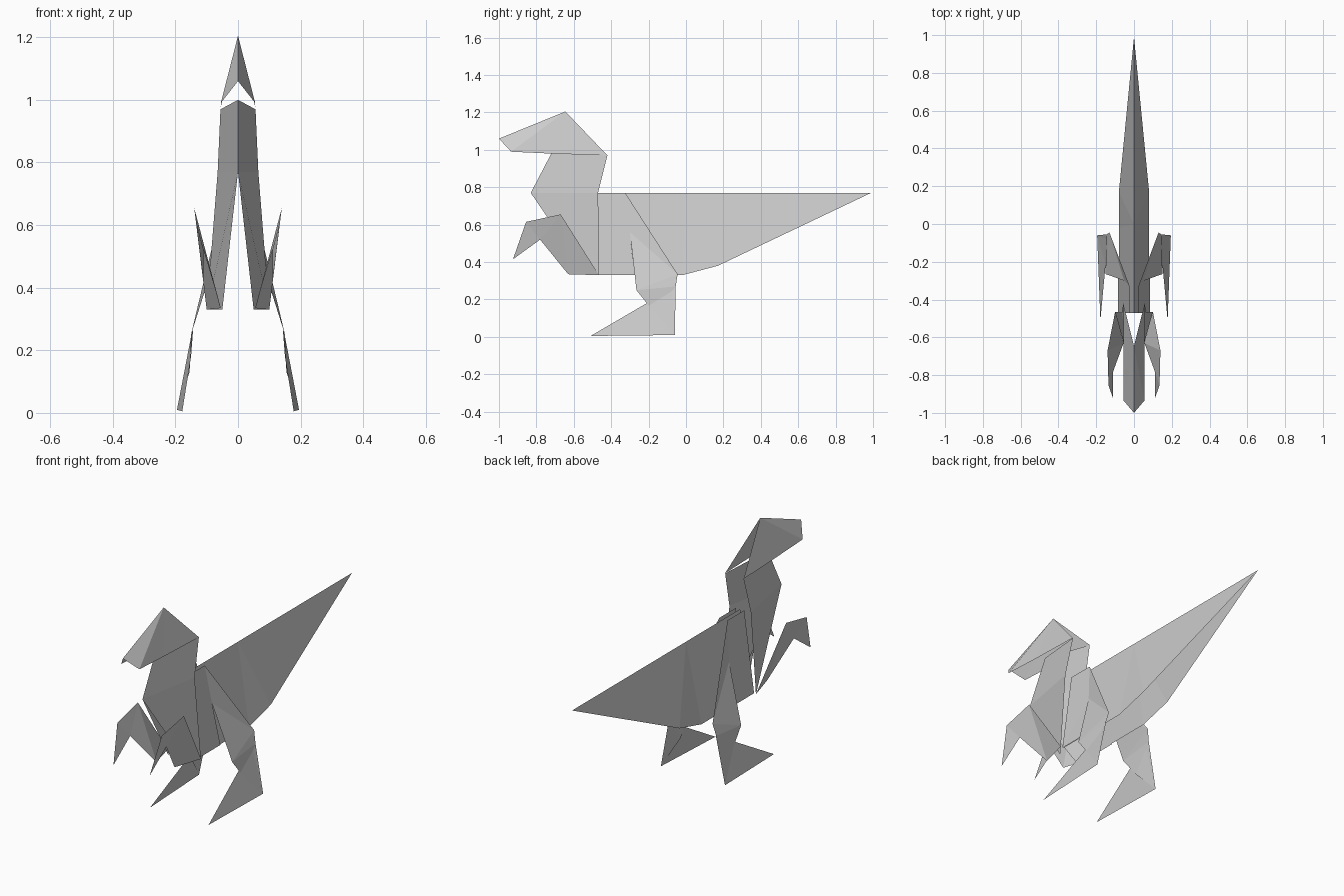
import bpy

paper = bpy.data.materials.new("light grey paper")
paper.diffuse_color = (0.6, 0.6, 0.6, 1)


def sheet(name, points, faces):
    """Folded paper sheet: right half given by points, left half mirrored."""
    mesh = bpy.data.meshes.new(name)
    mesh.from_pydata(points, [], faces)
    mesh.materials.append(paper)
    obj = bpy.data.objects.new(name, mesh)
    bpy.context.collection.objects.link(obj)
    mirror = obj.modifiers.new("mirror", 'MIRROR')
    mirror.use_axis[0] = True
    mirror.use_mirror_merge = True
    mirror.merge_threshold = 0.0005
    return obj


# Head: ridge along the snout and crown, open underneath
sheet("head",
      [(0, -1, 1.06), (0, -0.645, 1.205), (0.057, -0.42, 0.97),
       (0.055, -0.72, 0.98), (0.055, -0.935, 0.99)],
      [(0, 4, 1), (4, 3, 1), (3, 2, 1)])

# Neck and chest: fold at the front, open at the back
sheet("neck",
      [(0, -0.71, 1.0), (0.056, -0.42, 0.97), (0.065, -0.47, 0.77),
       (0, -0.83, 0.77), (0.10, -0.465, 0.33), (0.05, -0.53, 0.33)],
      [(0, 3, 2, 1), (3, 5, 4, 2)])

# Body and tail: ridge on top, open underneath
sheet("body_and_tail",
      [(0, -0.47, 0.77), (0, 0, 0.77), (0, 0.99, 0.77),
       (0.08, 0.17, 0.38), (0.08, -0.02, 0.33), (0.08, -0.47, 0.33)],
      [(0, 5, 4, 1), (1, 4, 3), (1, 3, 2)])

# Arm: upper arm with a bent hand
sheet("arm",
      [(0.10, -0.465, 0.33), (0.055, -0.63, 0.335), (0.11, -0.78, 0.52),
       (0.11, -0.925, 0.415), (0.135, -0.855, 0.615), (0.14, -0.67, 0.655)],
      [(0, 1, 5), (1, 2, 5), (2, 4, 5), (2, 3, 4)])

# Hip flap in front of the leg
sheet("hip_flap",
      [(0.025, -0.47, 0.77), (0.025, -0.325, 0.77), (0.052, -0.30, 0.56),
       (0.085, -0.275, 0.33), (0.085, -0.47, 0.33)],
      [(0, 4, 2, 1), (4, 3, 2)])

# Leg: thigh narrowing to the heel
sheet("leg",
      [(0.025, -0.325, 0.77), (0.052, -0.30, 0.56), (0.15, -0.265, 0.25),
       (0.13, -0.045, 0.335), (0.145, -0.055, 0.27), (0.195, -0.06, 0.01),
       (0.155, -0.17, 0.13)],
      [(0, 1, 3), (1, 2, 3), (2, 4, 3), (2, 6, 4), (6, 5, 4)])

# Foot: pointed sheet tucked behind the shin
sheet("foot",
      [(0.178, -0.51, 0.005), (0.195, -0.06, 0.01), (0.143, -0.055, 0.27),
       (0.15, -0.21, 0.18)],
      [(0, 1, 3), (3, 1, 2)])
